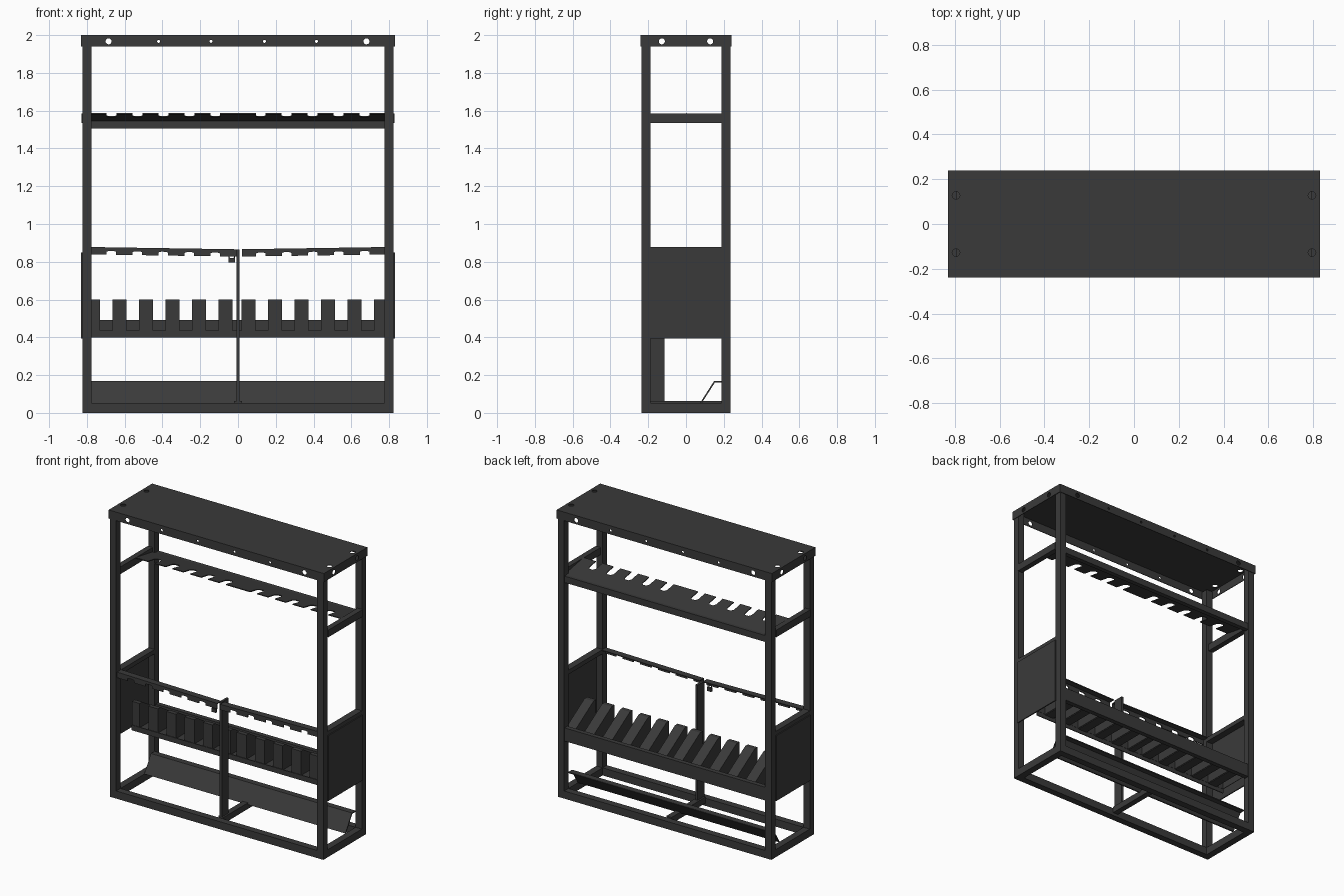
import bpy, bmesh, math
from mathutils import Vector

if "Cube" in bpy.data.objects:
    bpy.data.objects.remove(bpy.data.objects["Cube"])

mat = bpy.data.materials.new("dark_metal")
mat.diffuse_color = (0.042, 0.042, 0.042, 1)
mat.use_nodes = True
mat.node_tree.nodes["Principled BSDF"].inputs["Base Color"].default_value = mat.diffuse_color


def make(name, bm):
    bmesh.ops.recalc_face_normals(bm, faces=bm.faces)
    me = bpy.data.meshes.new(name)
    bm.to_mesh(me)
    bm.free()
    ob = bpy.data.objects.new(name, me)
    bpy.context.collection.objects.link(ob)
    me.materials.append(mat)
    return ob


def box(name, x0, x1, y0, y1, z0, z1):
    return prism(name, [(x0, y0, z0), (x1, y0, z0), (x1, y1, z0), (x0, y1, z0)], (0, 0, z1 - z0))


def prism(name, pts, vec):
    """Extrude a closed outline of 3D points along a vector."""
    bm = bmesh.new()
    f = bm.faces.new([bm.verts.new(p) for p in pts])
    r = bmesh.ops.extrude_face_region(bm, geom=[f])
    bmesh.ops.translate(bm, vec=Vector(vec), verts=[v for v in r["geom"] if isinstance(v, bmesh.types.BMVert)])
    # the source face stays as the base of the prism
    if not f.is_valid or len(bm.faces) < len(pts) + 2:
        bm.faces.new([v for v in bm.verts][:len(pts)])
    return make(name, bm)


def cylinder(name, loc, r, depth, axis):
    bm = bmesh.new()
    bmesh.ops.create_cone(bm, cap_ends=True, segments=20, radius1=r, radius2=r, depth=depth)
    ob = make(name, bm)
    ob.location = loc
    ob.rotation_euler = {"X": (0, math.pi / 2, 0), "Y": (math.pi / 2, 0, 0), "Z": (0, 0, 0)}[axis]
    return ob


def notched(x0, x1, centres, w, depth, full):
    """Outline (x, v): notched edge at v=0, straight edge at v=full."""
    pts = [(x0, 0)]
    for c in centres:
        pts += [(c - w / 2, 0), (c - w / 2, depth * 0.8), (c - w / 4, depth),
                (c + w / 4, depth), (c + w / 2, depth * 0.8), (c + w / 2, 0)]
    return pts + [(x1, 0), (x1, full), (x0, full)]


# corner posts, bottom frame and side rails
for sx, side in ((-1, "left"), (1, "right")):
    xa, xb = sorted((sx * 0.775, sx * 0.823))
    for sy, end in ((-1, "front"), (1, "back")):
        ya, yb = sorted((sy * 0.188, sy * 0.235))
        box(f"{end}_{side}_post", xa, xb, ya, yb, 0, 1.99)
    box(f"{side}_bottom_rail", xa, xb, -0.188, 0.188, 0, 0.053)
    box(f"{side}_middle_rail", xa, xb, -0.188, 0.188, 0.848, 0.878)
    ra, rb = sorted((sx * 0.79, sx * 0.828))
    box(f"{side}_upper_rail", ra, rb, -0.188, 0.188, 1.535, 1.585)
    pa, pb = sorted((sx * 0.822, sx * 0.83))
    box(f"{side}_panel", pa, pb, -0.19, 0.19, 0.395, 0.85)
box("front_bottom_rail", -0.775, 0.775, -0.235, -0.188, 0, 0.053)
box("back_bottom_rail", -0.775, 0.775, 0.188, 0.235, 0, 0.053)
box("bottom_cross_bar", -0.02, 0.02, -0.188, 0.188, 0.02, 0.063)
box("centre_post", -0.008, 0.008, -0.19, -0.115, 0.053, 0.865)

# folded top cap, open below, with drilled holes
bm = bmesh.new()
bmesh.ops.create_cube(bm, size=1)
for v in bm.verts:
    v.co = (v.co.x * 1.66, v.co.y * 0.48, 1.97 + v.co.z * 0.06)
bmesh.ops.delete(bm, geom=[f for f in bm.faces if f.calc_center_median().z < 1.95], context="FACES_ONLY")
cap = make("top_cap", bm)
m = cap.modifiers.new("thickness", "SOLIDIFY")
m.thickness = 0.006
m.offset = -1
cutters = [cylinder("hole", (x, 0, 1.967), 0.016, 0.7, "Y") for x in (-0.685, 0.68)]
cutters += [cylinder("hole", (x, 0, 1.967), 0.008, 0.7, "Y") for x in (-0.42, -0.143, 0.14, 0.415)]
cutters += [cylinder("hole", (0, y, 1.967), 0.016, 2, "X") for y in (-0.128, 0.128)]
cutters += [cylinder("hole", (x, y, 2.01), 0.017, 0.06, "Z") for x in (-0.795, 0.795) for y in (-0.128, 0.128)]
for c in cutters:
    b = cap.modifiers.new("cut", "BOOLEAN")
    b.operation = "DIFFERENCE"
    b.object = c
bpy.context.view_layer.update()
me = bpy.data.meshes.new_from_object(cap.evaluated_get(bpy.context.evaluated_depsgraph_get()))
cap.modifiers.clear()
cap.data = me
for c in cutters:
    bpy.data.objects.remove(c)

# upper notched shelf, rising toward the front, with a back flange
slots = sorted(s * (0.12 + 0.1375 * i) for i in range(5) for s in (-1, 1))
prism("upper_notched_shelf",
      [(x, v, 1.587 - 0.037 * v / 0.21) for x, v in notched(-0.79, 0.79, slots, 0.052, 0.09, 0.21)],
      (0, 0, -0.006))
box("upper_shelf_flange", -0.775, 0.775, 0.2, 0.232, 1.505, 1.55)

# two retaining bars at the front, notched along the lower edge
for side, x0, x1 in (("left", -0.775, -0.004), ("right", 0.02, 0.775)):
    cs = [c for c in slots if x0 < c < x1]
    lift = lambda x: 0.012 * abs(x) / 0.775
    prism(f"{side}_retaining_lip",
          [(x, -0.225, 0.827 + v + lift(x)) for x, v in notched(x0, x1, cs, 0.05, 0.02, 0.038)], (0, 0.006, 0))
    prism(f"{side}_retaining_bar",
          [(x, y, 0.86 + lift(x)) for x, y in ((x0, -0.225), (x1, -0.225), (x1, -0.18), (x0, -0.18))],
          (0, 0, 0.006))

# padlock hanging at the middle
box("lock_body", -0.05, -0.016, -0.222, -0.206, 0.795, 0.82)
bpy.ops.mesh.primitive_torus_add(location=(-0.033, -0.214, 0.825), rotation=(math.pi / 2, 0, 0),
                                 major_radius=0.014, minor_radius=0.003, major_segments=20, minor_segments=8)
lock = bpy.context.object
lock.name = "lock_shackle"
lock.data.materials.append(mat)
bpy.ops.object.shade_smooth_by_angle()

# lower rack: wedge dividers, floor strips between them, lip and back flange
F, B = -0.04, 0.2
dividers = sorted([-0.065 - 0.1405 * i for i in range(6)] + [0.055 + 0.1405 * i for i in range(6)])
w = 0.037
for c in dividers:
    bm = bmesh.new()
    l, r = max(c - w, -0.79), min(c + w, 0.79)
    prof = [(F, 0.43), (F, 0.6), (F + 0.03, 0.6), (B, 0.47), (B, 0.43)]
    L, R = ([bm.verts.new((x, y, z)) for y, z in prof] for x in (l, r))
    bm.faces.new(L)
    bm.faces.new(R)
    for i in range(4):
        bm.faces.new((L[i], L[i + 1], R[i + 1], R[i]))
    d = make("rack_divider", bm)
    s = d.modifiers.new("thickness", "SOLIDIFY")
    s.thickness = 0.005
for a, b in zip(dividers, dividers[1:]):
    box("rack_floor_strip", a + w, b - w, F, B, 0.425, 0.431)
box("rack_front_lip", -0.79, 0.79, F - 0.004, F + 0.002, 0.4, 0.436)
box("rack_back_flange", -0.775, 0.775, B, 0.232, 0.4, 0.492)

# sloped sheet near the floor with a folded top
prism("kick_plate", [(-0.775, 0.075, 0.053), (-0.775, 0.148, 0.168), (-0.775, 0.19, 0.168),
                     (-0.775, 0.19, 0.161), (-0.775, 0.153, 0.161), (-0.775, 0.084, 0.053)], (1.55, 0, 0))
